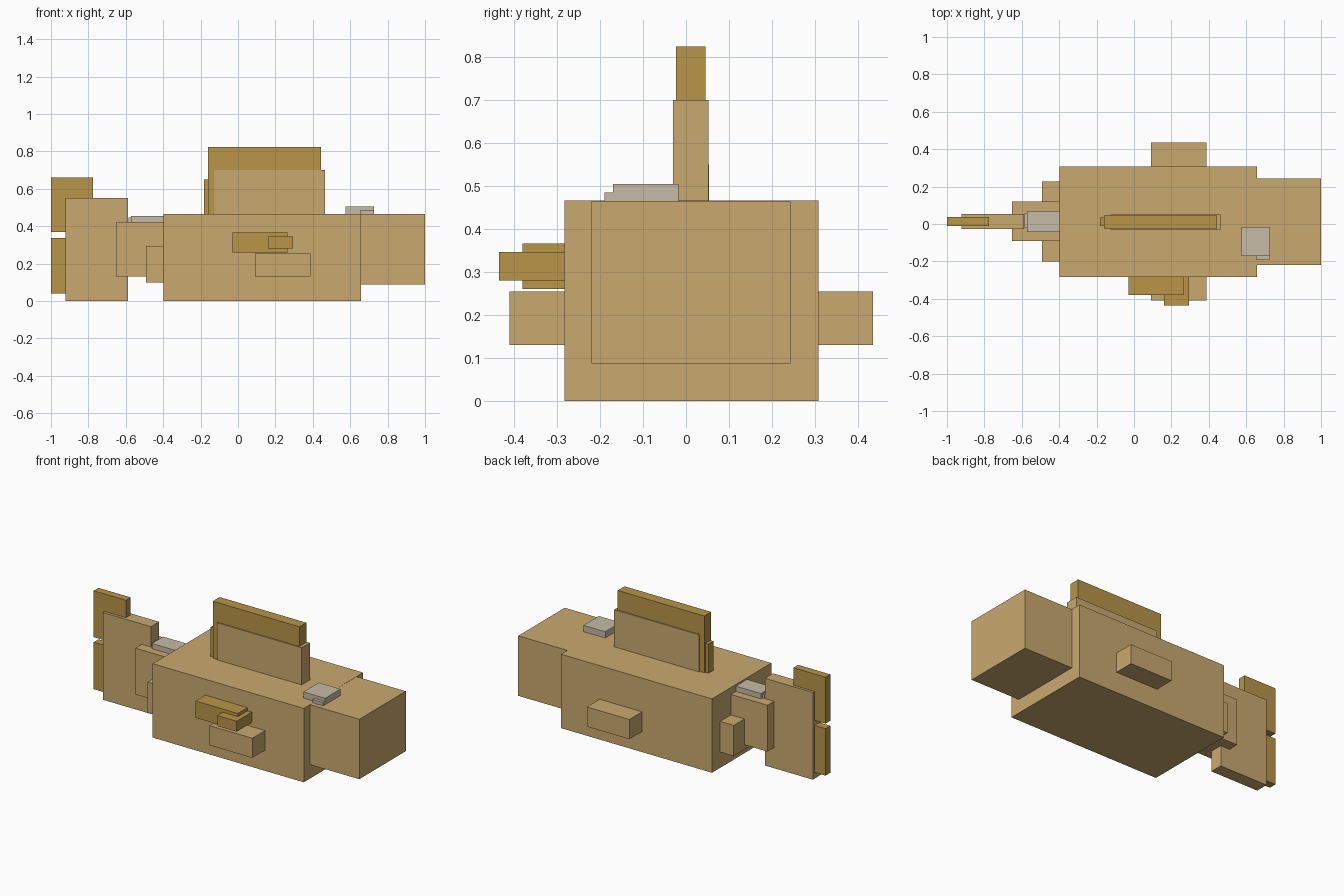
import bpy

cube = bpy.data.objects.get("Cube")
if cube:
    bpy.data.objects.remove(cube, do_unlink=True)


def material(name, rgb):
    mat = bpy.data.materials.new(name)
    mat.use_nodes = True
    mat.diffuse_color = (*rgb, 1)
    mat.node_tree.nodes["Principled BSDF"].inputs["Base Color"].default_value = (*rgb, 1)
    return mat


tan = material("tan", (0.59, 0.40, 0.16))
gold = material("dark gold", (0.48, 0.30, 0.065))
grey = material("warm grey", (0.57, 0.50, 0.38))


def box(name, mat, x, y, z):
    """Axis-aligned box from its (min, max) extent on each axis."""
    spans = (x, y, z)
    bpy.ops.mesh.primitive_cube_add(size=1, location=[(a + b) / 2 for a, b in spans])
    obj = bpy.context.object
    obj.name = name
    obj.scale = [b - a for a, b in spans]
    bpy.ops.object.transform_apply(location=False, rotation=False, scale=True)
    obj.data.materials.append(mat)
    return obj


# Body, head and the narrowing tail base
box("body", tan, (-0.397, 0.657), (-0.283, 0.308), (0, 0.466))
box("head", tan, (0.64, 1.0), (-0.22, 0.243), (0.087, 0.465))
box("tail_base", tan, (-0.652, -0.38), (-0.09, 0.12), (0.13, 0.422))
box("rear_side_fins", tan, (-0.492, -0.38), (-0.2, 0.227), (0.1, 0.293))

# Tail fin with its two tips
box("tail_fin", tan, (-0.922, -0.588), (-0.027, 0.054), (0, 0.55))
for name, z in (("upper_tail_tip", (0.368, 0.66)), ("lower_tail_tip", (0.04, 0.336))):
    box(name, gold, (-1.0, -0.775), (-0.01, 0.038), z)

# Dorsal fin in three layers
box("dorsal_fin_base", tan, (-0.126, 0.465), (-0.03, 0.052), (0.44, 0.7))
box("dorsal_fin_crest", gold, (-0.16, 0.445), (-0.023, 0.045), (0.44, 0.824))
box("dorsal_fin_rear", gold, (-0.182, -0.1), (-0.012, 0.035), (0.44, 0.65))

# Side fins
box("right_side_fin", tan, (0.09, 0.387), (-0.41, -0.27), (0.13, 0.254))
box("left_side_fin", tan, (0.09, 0.387), (0.29, 0.435), (0.13, 0.254))
box("upper_side_fin", gold, (-0.03, 0.265), (-0.38, -0.27), (0.26, 0.366))
box("upper_side_fin_tip", gold, (0.16, 0.295), (-0.435, -0.27), (0.28, 0.346))

# Pale plates on the head and tail base
box("head_plate", grey, (0.575, 0.727), (-0.17, -0.017), (0.45, 0.505))
box("head_plate_step", grey, (0.652, 0.726), (-0.19, -0.1), (0.45, 0.485))
box("tail_plate", grey, (-0.572, -0.38), (-0.042, 0.07), (0.4, 0.455))
box("tail_plate_step", grey, (-0.586, -0.5), (-0.02, 0.055), (0.4, 0.445))
